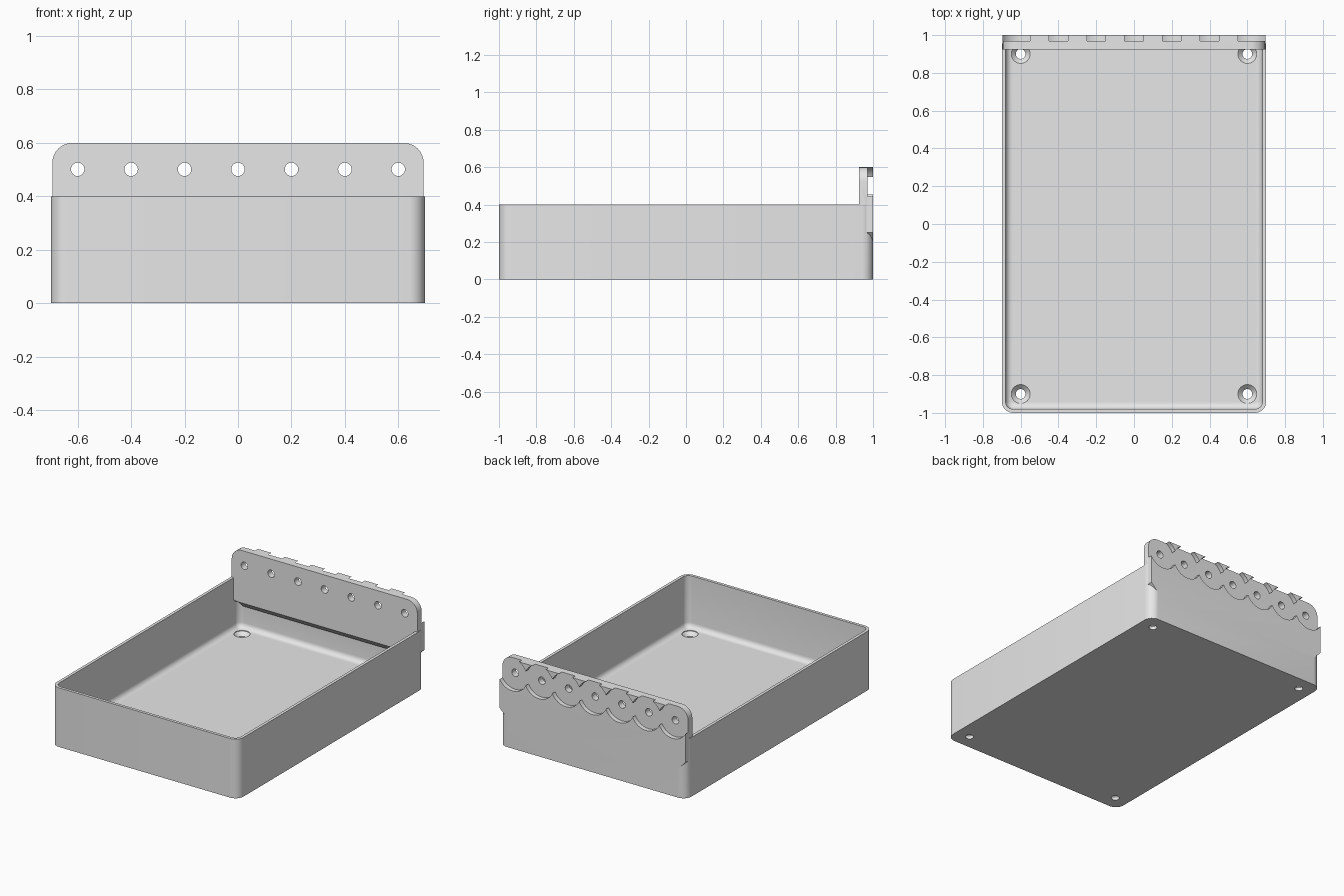
import bpy
import bmesh
from math import cos, sin, pi, radians

cube = bpy.data.objects.get("Cube")
if cube:
    bpy.data.objects.remove(cube, do_unlink=True)

grey = bpy.data.materials.new("plain_grey")
grey.use_nodes = True
grey.diffuse_color = (0.8, 0.8, 0.8, 1)
grey.node_tree.nodes["Principled BSDF"].inputs["Base Color"].default_value = (0.8, 0.8, 0.8, 1)


def loft(name, rings):
    """Skin equal-length rings of points and cap both ends."""
    bm = bmesh.new()
    loops = [[bm.verts.new(p) for p in ring] for ring in rings]
    n = len(loops[0])
    for a, b in zip(loops, loops[1:]):
        for i in range(n):
            j = (i + 1) % n
            bm.faces.new((a[i], a[j], b[j], b[i]))
    bm.faces.new(loops[0][::-1])
    bm.faces.new(loops[-1])
    bmesh.ops.recalc_face_normals(bm, faces=bm.faces)
    mesh = bpy.data.meshes.new(name)
    bm.to_mesh(mesh)
    bm.free()
    mesh.materials.append(grey)
    ob = bpy.data.objects.new(name, mesh)
    bpy.context.collection.objects.link(ob)
    return ob


def arc(cx, cy, r, start, steps=8):
    """Quarter circle as 2D points."""
    return [(cx + r * cos(start + pi / 2 * k / steps),
             cy + r * sin(start + pi / 2 * k / steps)) for k in range(steps + 1)]


def rounded_rect(inset, r, z):
    hx, hy = 0.7 - inset - r, 1.0 - inset - r
    corners = [(hx, hy), (-hx, hy), (-hx, -hy), (hx, -hy)]
    return [(x, y, z) for k, (cx, cy) in enumerate(corners)
            for x, y in arc(cx, cy, r, k * pi / 2)]


def stepped_pin(name, profile, place, sides=64):
    """Round cutter from (radius, depth) pairs, oriented by place()."""
    ring = [2 * pi * k / sides for k in range(sides)]
    return loft(name, [[place(r * cos(t), r * sin(t), d) for t in ring] for r, d in profile])


def combine(target, tool, operation):
    """Apply a boolean and discard the tool."""
    tool.hide_render = True
    mod = target.modifiers.new("combine", 'BOOLEAN')
    mod.operation, mod.solver, mod.object = operation, 'EXACT', tool
    bpy.context.view_layer.update()
    graph = bpy.context.evaluated_depsgraph_get()
    mesh = bpy.data.meshes.new_from_object(target.evaluated_get(graph))
    target.modifiers.clear()
    target.data = mesh
    bpy.data.objects.remove(tool, do_unlink=True)


# Open tray with thin walls and a filleted floor
WALL, FLOOR, FILLET, CORNER = 0.02, 0.05, 0.035, 0.06
rings = [rounded_rect(0, CORNER, 0), rounded_rect(0, CORNER, 0.4),
         rounded_rect(WALL, CORNER - WALL, 0.4)]
for k in range(7):
    a = pi / 2 * k / 6
    inset = FILLET * (1 - cos(a))
    rings.append(rounded_rect(WALL + inset, CORNER - WALL - inset,
                              FLOOR + FILLET * (1 - sin(a))))
tray = loft("tray", rings)


# Mounting plate along the back, sloped underneath
def plate_ring(y, bottom):
    half, top, r, slope = 0.695, 0.6, 0.075, 0.05
    pts = arc(half - r, top - r, r, 0) + arc(r - half, top - r, r, pi / 2)
    pts += [(-half, 0.25), (slope - half, bottom), (half - slope, bottom), (half, 0.25)]
    return [(x, y, z) for x, z in pts]


plate = loft("mounting_plate", [plate_ring(0.925, 0.245), plate_ring(0.97, 0.2),
                                plate_ring(1.0, 0.2)])
combine(tray, plate, 'UNION')

# Row of screw holes with overlapping round recesses at the back
for k in range(-3, 4):
    pin = stepped_pin("plate_hole_cutter",
                      [(0.025, 0.85), (0.025, 0.97), (0.111, 0.97), (0.111, 1.1)],
                      lambda u, v, d: (0.2 * k + u, d, 0.501 + v))
    combine(tray, pin, 'DIFFERENCE')

# Countersunk holes in the floor corners
for sx in (-1, 1):
    for sy in (-1, 1):
        pin = stepped_pin("floor_hole_cutter",
                          [(0.026, -0.05), (0.026, 0.022), (0.05, 0.046), (0.05, 0.08)],
                          lambda u, v, d: (0.6 * sx + u, 0.9 * sy + v, d), 32)
        combine(tray, pin, 'DIFFERENCE')

bpy.ops.object.select_all(action='DESELECT')
tray.select_set(True)
bpy.context.view_layer.objects.active = tray
bpy.ops.object.shade_smooth_by_angle(angle=radians(30))
